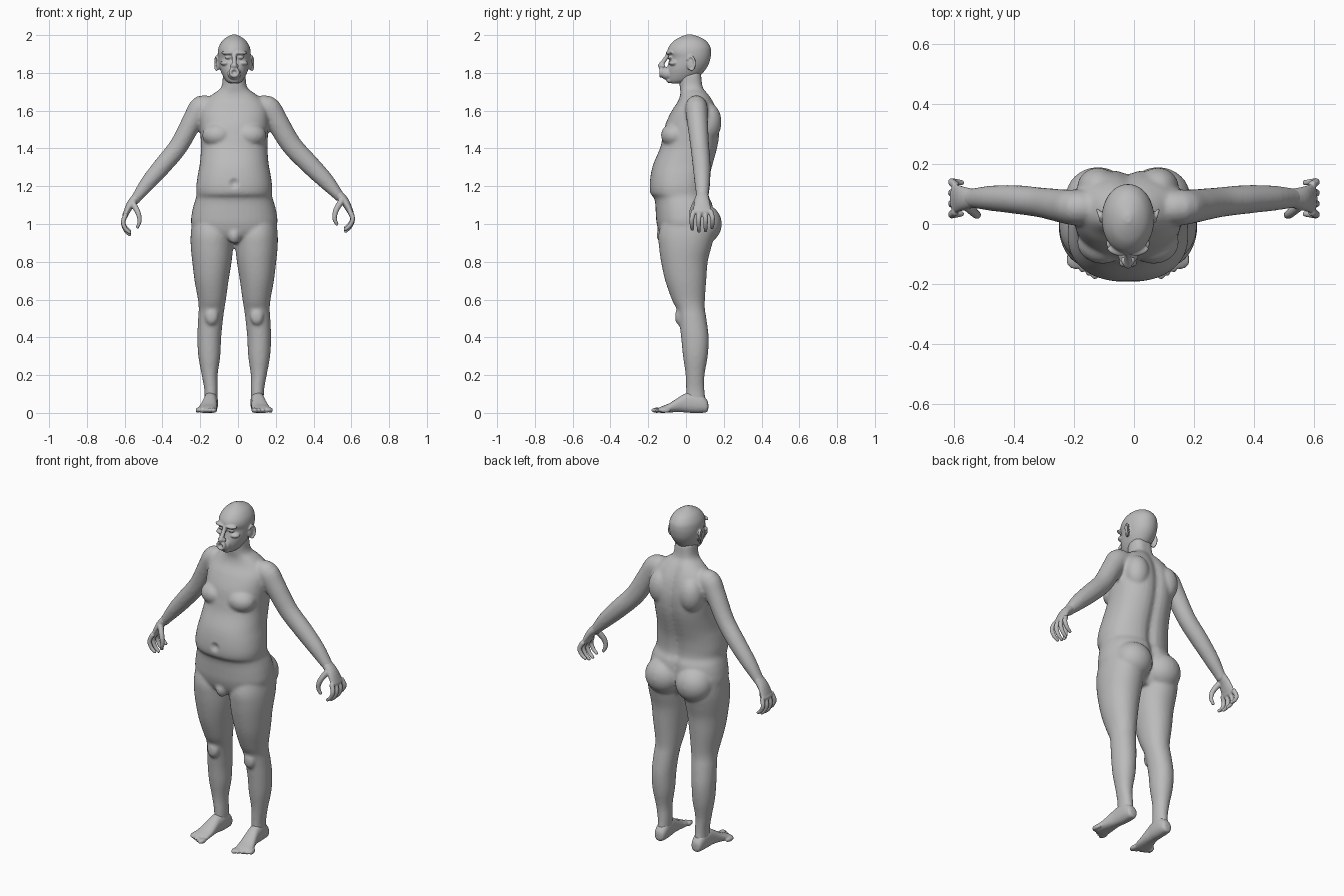
import bpy
import bmesh
import math
from mathutils import Matrix, Vector

cube = bpy.data.objects.get("Cube")
if cube:
    bpy.data.objects.remove(cube)

CX = -0.02  # body midline

skin = bpy.data.materials.new("plain_grey")
skin.use_nodes = True
GREY = (0.5, 0.5, 0.5, 1)
skin.diffuse_color = GREY
skin.node_tree.nodes["Principled BSDF"].inputs["Base Color"].default_value = GREY


def smooth_rows(rows, steps=4):
    """Catmull-Rom interpolation through the control rows."""
    p = [Vector(r) for r in rows]
    p = [p[0]] + p + [p[-1]]
    out = []
    for a, b, c, d in zip(p, p[1:], p[2:], p[3:]):
        for k in range(steps):
            t = k / steps
            out.append(0.5 * (2 * b + (c - a) * t + (2 * a - 5 * b + 4 * c - d) * t * t
                              + (3 * b - a - 3 * c + d) * t ** 3))
    return out + [p[-1]]


def skin_rings(bm, rings):
    rings = [[bm.verts.new(co) for co in ring] for ring in rings]
    n = len(rings[0])
    for a, b in zip(rings, rings[1:]):
        for i in range(n):
            j = (i + 1) % n
            bm.faces.new((a[i], a[j], b[j], b[i]))
    bm.faces.new(rings[0])
    bm.faces.new(rings[-1])


def loft(bm, rows, side=1, along_y=False, power=2.3, groove=0.0):
    """Rows are (position, centre x, half width, low, high) of each section."""
    rings = []
    for t, cx, half, lo, hi in smooth_rows(rows):
        ring = []
        for i in range(40):
            a = math.tau * i / 40
            c, s = math.cos(a), math.sin(a)
            x = half * math.copysign(abs(c) ** (2 / power), c)
            w = (lo + hi) / 2 + (hi - lo) / 2 * math.copysign(abs(s) ** (2 / power), s)
            if s > 0:
                w -= groove * half * math.exp(-(x / 0.03) ** 2)
            x = side * (cx + x)
            ring.append((x, t, w) if along_y else (x, w, t))
        rings.append(ring)
    skin_rings(bm, rings)


def blob(bm, pos, size, side=1, turn=0.0):
    """Ellipsoid, turned about z."""
    m = (Matrix.Translation((side * pos[0], pos[1], pos[2]))
         @ Matrix.Rotation(side * turn, 4, 'Z') @ Matrix.Diagonal((*size, 1)))
    bmesh.ops.create_uvsphere(bm, u_segments=24, v_segments=14, radius=1, matrix=m)


def tube(bm, rows, place=lambda p: p, ref=(0, 1, 0)):
    """Rows are (x, y, z, radius across, radius along ref)."""
    rows = smooth_rows(rows)
    ref = Vector(ref)
    rings = []
    for i, r in enumerate(rows):
        tangent = (rows[min(i + 1, len(rows) - 1)] - rows[max(i - 1, 0)])[:3]
        u = Vector(tangent).cross(ref).normalized()
        v = Vector(tangent).cross(u).normalized()
        rings.append([place(Vector(r[:3]) + u * r[3] * math.cos(a) + v * r[4] * math.sin(a))
                      for a in (math.tau * k / 20 for k in range(20))])
    skin_rings(bm, rings)
    end = rows[-1]
    blob(bm, place(Vector(end[:3])), (end[3], end[4], end[3]))


def fuse(name, bm, voxel, relax):
    """Merge overlapping forms into one smooth skin."""
    bmesh.ops.recalc_face_normals(bm, faces=bm.faces[:])
    mesh = bpy.data.meshes.new(name)
    bm.to_mesh(mesh)
    bm.free()
    mesh.materials.append(skin)
    ob = bpy.data.objects.new(name, mesh)
    bpy.context.scene.collection.objects.link(ob)
    ob.location.x = CX
    remesh = ob.modifiers.new("fuse", 'REMESH')
    remesh.mode = 'VOXEL'
    remesh.voxel_size = voxel
    soften = ob.modifiers.new("soften", 'SMOOTH')
    soften.factor = 0.5
    soften.iterations = relax
    bpy.context.view_layer.update()
    done = bpy.data.meshes.new_from_object(ob.evaluated_get(bpy.context.evaluated_depsgraph_get()))
    ob.modifiers.clear()
    ob.data = done
    done.name = name
    if not done.materials:
        done.materials.append(skin)
    for poly in done.polygons:
        poly.material_index = 0
        poly.use_smooth = True
    return ob


def arm_place(side):
    """The right arm hangs a little closer and lower than the left."""
    def place(p):
        t = max(0.0, (p[0] - 0.2) / 0.44) if side < 0 else 0.0
        return Vector((side * (p[0] - 0.04 * t), p[1], p[2] - 0.02 * t))
    return place


# Body: torso with neck, then limbs on both sides
bm = bmesh.new()
torso = [(.90, .10, -.09, .09), (.94, .20, -.135, .12), (1.0, .228, -.155, .15),
         (1.06, .224, -.16, .15), (1.11, .212, -.163, .142), (1.14, .202, -.17, .128),
         (1.16, .2, -.188, .124), (1.2, .201, -.193, .124), (1.26, .193, -.187, .132),
         (1.32, .182, -.172, .148), (1.4, .176, -.138, .17), (1.46, .178, -.124, .18),
         (1.53, .182, -.108, .182), (1.6, .18, -.075, .168), (1.65, .155, -.042, .146),
         (1.69, .11, -.03, .12), (1.725, .068, -.033, .094), (1.8, .06, -.04, .085)]
loft(bm, [(z, 0, w, f, b) for z, w, f, b in torso], groove=0.1)
blob(bm, (0, -.12, .94), (.035, .036, .045))
leg = [(1.04, .12, .1, -.12, .14), (.95, .118, .112, -.145, .15), (.88, .118, .112, -.143, .135),
       (.8, .118, .104, -.132, .115), (.7, .12, .09, -.11, .107), (.6, .118, .074, -.075, .1),
       (.55, .12, .068, -.05, .1), (.5, .125, .066, -.038, .108), (.4, .132, .063, -.026, .12),
       (.3, .132, .058, -.016, .115), (.2, .13, .042, -.002, .098), (.12, .123, .035, 0, .098),
       (.05, .123, .034, 0, .105)]
arm = [(.12, .055, 1.6, .07, .06), (.175, .055, 1.61, .07, .06), (.222, .06, 1.55, .06, .056),
       (.302, .072, 1.42, .055, .05), (.395, .082, 1.32, .052, .048),
       (.485, .086, 1.228, .044, .042), (.555, .086, 1.148, .028, .032)]
for side in (1, -1):
    loft(bm, leg, side, power=2.1)
    blob(bm, (.1, .09, 1.0), (.108, .1, .105), side)          # buttock
    blob(bm, (.085, -.06, 1.47), (.085, .073, .065), side)    # chest
    blob(bm, (.1, .12, 1.54), (.07, .068, .1), side)          # shoulder blade
    blob(bm, (.12, -.038, .51), (.035, .02, .045), side)      # kneecap
    tube(bm, arm, arm_place(side))
body = fuse("body", bm, 0.009, 5)
navel = Vector((0, -.19, 1.215))
for v in body.data.vertices:
    d = (v.co - navel).length
    if d < .03:
        v.co.y += .016 * (1 - d / .03)

# Head with face and ears
bm = bmesh.new()
skull = [(1.745, .026, -.082, -.02), (1.76, .045, -.095, .04), (1.79, .063, -.1, .08),
         (1.82, .075, -.1, .105), (1.85, .082, -.094, .122), (1.88, .086, -.088, .13),
         (1.91, .087, -.099, .133), (1.94, .081, -.09, .128), (1.97, .063, -.064, .106),
         (1.99, .038, -.03, .072), (2.003, .01, .005, .03)]
loft(bm, [(z, 0, w, f, b) for z, w, f, b in skull], power=2.05)
tube(bm, [(0, -.092, 1.9, .012, .012), (0, -.112, 1.87, .011, .012),
          (0, -.135, 1.838, .014, .014)], ref=(1, 0, 0))      # nose
blob(bm, (0, -.098, 1.796), (.036, .034, .034))               # muzzle
blob(bm, (0, -.088, 1.76), (.026, .016, .014))                # chin
lips = [(.02 * math.cos(a), -.13, 1.802 + .019 * math.sin(a), .009, .012)
        for a in (math.tau * k / 12 for k in range(13))]
tube(bm, lips)
for side in (1, -1):
    blob(bm, (.014, -.122, 1.836), (.01, .013, .009), side)          # nostril
    blob(bm, (.036, -.089, 1.906), (.034, .016, .01), side, .25)     # brow
    blob(bm, (.034, -.083, 1.882), (.017, .012, .009), side, .25)    # eye
    blob(bm, (.048, -.068, 1.852), (.026, .022, .014), side, .5)     # cheek
    blob(bm, (.086, .022, 1.848), (.009, .02, .034), side, -.25)     # ear
    rim = [(side * (.094 + .006 * math.sin(a)), .026 + .02 * math.sin(a),
            1.85 + .036 * math.cos(a), .006, .006)
           for a in (math.radians(k) for k in range(-60, 181, 30))]
    tube(bm, rim, ref=(1, 0, 0))
fuse("head", bm, 0.0045, 2)

# Hands and feet
palm = [(.545, .086, 1.16, .027, .031), (.585, .085, 1.12, .023, .04), (.615, .085, 1.065, .016, .05)]
thumb = [(.57, .06, 1.125, .017, .017), (.54, .035, 1.075, .015, .015),
         (.531, .03, 1.03, .012, .012), (.543, .034, 1.0, .009, .009)]
foot = [(.118, .122, .012, .02, .05), (.11, .122, .028, .004, .07), (.08, .122, .036, 0, .1),
        (.03, .124, .037, 0, .11), (-.01, .128, .037, .003, .1), (-.05, .133, .042, .004, .075),
        (-.09, .14, .048, .002, .05), (-.13, .146, .051, 0, .034), (-.148, .146, .044, .005, .024)]
for side, label in ((1, "left"), (-1, "right")):
    place = arm_place(side)
    bm = bmesh.new()
    tube(bm, palm, place)
    tube(bm, thumb, place)
    for i, reach in enumerate((.9, 1, .97, .82)):
        y = .042 + .029 * i
        out = .25 * (y - .085)
        tube(bm, [(x, y + out * k, 1.07 - drop * reach, r, r) for x, k, drop, r in
                  ((.611, 0, 0, .014), (.627, 1, .045, .0125),
                   (.613, 1, .085, .011), (.59, .8, .108, .009))], place)
    fuse(label + "_hand", bm, 0.004, 2)

    bm = bmesh.new()
    loft(bm, foot, side, along_y=True)
    for i in range(5):
        wide = .017 if i == 0 else .0115
        blob(bm, (.108 + .021 * i, -.155 + .011 * i, .014), (wide, .03, .014), side, .15)
    fuse(label + "_foot", bm, 0.005, 2)
